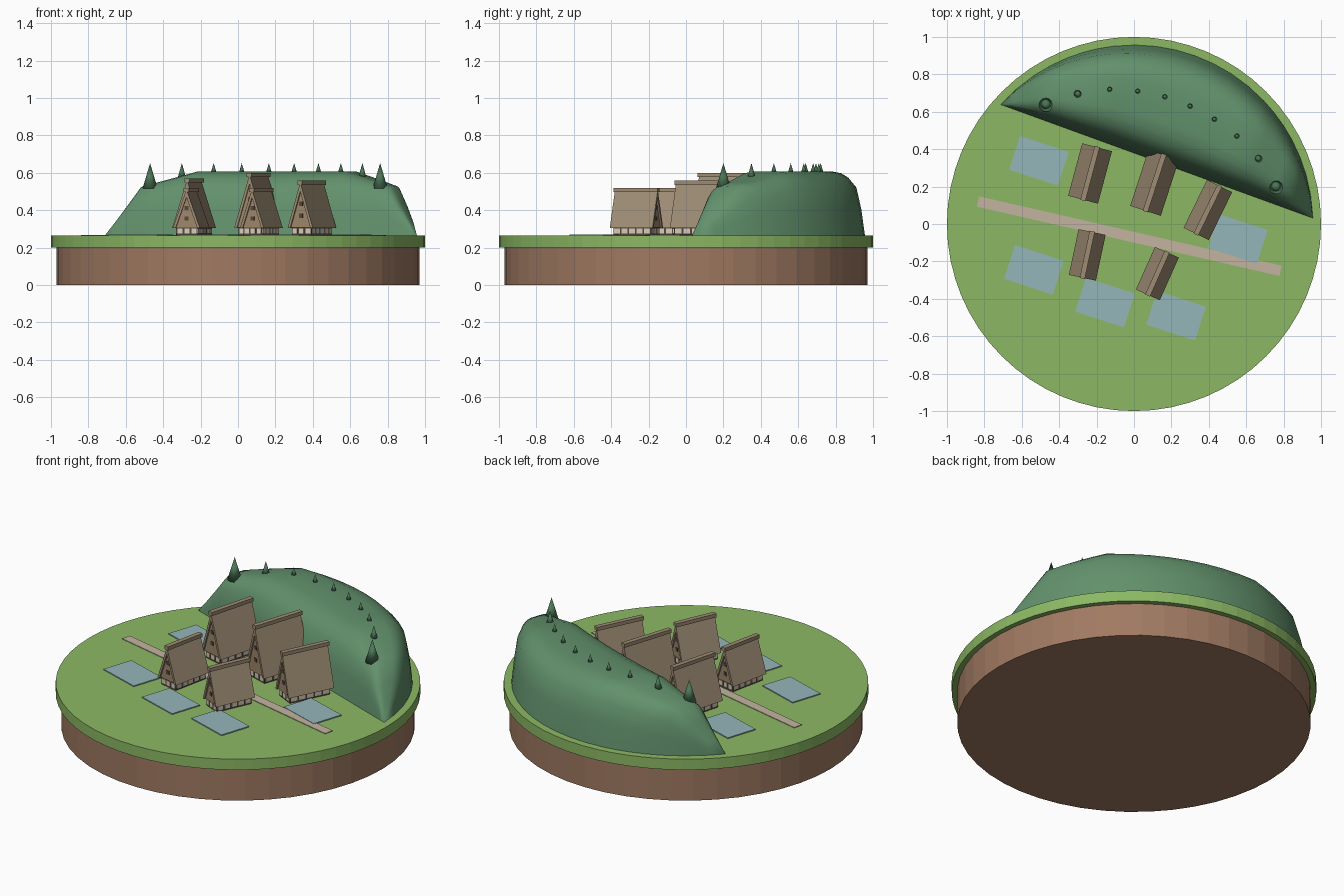
import bpy, bmesh, math
from mathutils import Matrix, Vector

if "Cube" in bpy.data.objects:
    bpy.data.objects.remove(bpy.data.objects["Cube"])


def material(name, rgb):
    lin = [((c / 255 + 0.055) / 1.055) ** 2.4 for c in rgb] + [1]
    m = bpy.data.materials.new(name)
    m.use_nodes = True
    m.diffuse_color = lin
    m.node_tree.nodes["Principled BSDF"].inputs["Base Color"].default_value = lin
    return m


grass = material("grass", (140, 185, 100))
soil = material("soil", (160, 122, 98))
hill_green = material("hill green", (98, 145, 108))
tree_green = material("tree green", (76, 118, 88))
path_tan = material("path tan", (196, 180, 160))
water = material("water", (148, 182, 186))
thatch = material("thatch", (158, 140, 116))
board = material("gable board", (158, 135, 106))
plaster = material("plaster", (215, 205, 185))
timber = material("dark timber", (88, 70, 58))

TOP = 0.265  # ground level


def make(name, bm, mat, matrix=Matrix(), smooth=False):
    bmesh.ops.recalc_face_normals(bm, faces=bm.faces)
    me = bpy.data.meshes.new(name)
    bm.to_mesh(me)
    bm.free()
    me.materials.append(mat)
    for p in me.polygons:
        p.use_smooth = smooth
    ob = bpy.data.objects.new(name, me)
    ob.matrix_world = matrix
    bpy.context.collection.objects.link(ob)
    return ob


def prism(bm, profile, y0, y1):
    """Extrude an x-z profile along y."""
    f = bm.faces.new([bm.verts.new((x, y0, z)) for x, z in profile])
    r = bmesh.ops.extrude_face_region(bm, geom=[f])
    vs = [v for v in r["geom"] if isinstance(v, bmesh.types.BMVert)]
    bmesh.ops.translate(bm, verts=vs, vec=(0, y1 - y0, 0))


def box(bm, x0, x1, y0, y1, z0, z1):
    prism(bm, [(x0, z0), (x1, z0), (x1, z1), (x0, z1)], y0, y1)


def placed(x, y, degrees):
    return Matrix.Translation((x, y, TOP)) @ Matrix.Rotation(math.radians(degrees), 4, "Z")


def disc(name, radius, z0, z1, sides, mat):
    bm = bmesh.new()
    bmesh.ops.create_cone(bm, cap_ends=True, segments=sides, radius1=radius, radius2=radius,
                          depth=z1 - z0, matrix=Matrix.Translation((0, 0, (z0 + z1) / 2)))
    make(name, bm, mat)


# Round base
disc("soil_base", 0.97, 0, 0.2, 48, soil)
disc("grass_disc", 1.0, 0.2, TOP, 64, grass)

# Hill: sections between a straight front foot and a round back foot
R, CHORD, HEIGHT = 0.957, 0.356, 0.345
HALF = math.sqrt(R * R - CHORD * CHORD)
NORMAL = Vector((0.342, 0.94, 0))
ALONG = Vector((-0.94, 0.342, 0))
RING = [(0, 1), (0.3, 0.995), (0.48, 0.97), (0.65, 0.9), (0.82, 0.75), (0.92, 0.42), (1, 0)]
TAPER = [(0, 1), (0.48, 1), (0.8, 0.77), (1, 0)]


def lookup(table, f):
    for (a, p), (b, q) in zip(table, table[1:]):
        if f <= b:
            return p + (q - p) * (f - a) / (b - a)
    return 0


def hill_point(s, f):
    back = math.sqrt(max(R * R - (HALF * s) ** 2, CHORD ** 2))
    depth = CHORD + (back - CHORD) * (0.5 + 0.5 * f)
    p = ALONG * HALF * s + NORMAL * depth
    p.z = TOP - 0.002 + HEIGHT * lookup(TAPER, abs(s)) * lookup(RING, abs(f))
    return p


half_cols = [0.12, 0.24, 0.36, 0.48, 0.56, 0.64, 0.72, 0.8, 0.87, 0.94, 1]
cols = [-c for c in reversed(half_cols)] + [0] + half_cols
rows = [-f for f, _ in reversed(RING[1:])] + [f for f, _ in RING]
bm = bmesh.new()
grid = [[bm.verts.new(hill_point(s, f)) for f in rows] for s in cols]
for a, b in zip(grid, grid[1:]):
    for i in range(len(rows) - 1):
        bm.faces.new((a[i], a[i + 1], b[i + 1], b[i]))
bmesh.ops.remove_doubles(bm, verts=bm.verts, dist=0.0005)
make("hill", bm, hill_green, smooth=True)

# Ridge trees, larger toward both ends
trees = [(-0.47, 0.64), (-0.3, 0.695), (-0.13, 0.72), (0.02, 0.71), (0.165, 0.68),
         (0.3, 0.63), (0.43, 0.56), (0.55, 0.47), (0.665, 0.35), (0.76, 0.2)]
for i, (x, y) in enumerate(trees):
    end = min(i, len(trees) - 1 - i)
    radius, height = [(0.04, 0.135), (0.024, 0.085)][end] if end < 2 else (0.015, 0.05)
    bm = bmesh.new()
    bmesh.ops.create_cone(bm, cap_ends=True, segments=12, radius1=radius, radius2=0,
                          depth=height, matrix=Matrix.Translation((x, y, 0.652 - height / 2)))
    make(f"tree_{i + 1}", bm, tree_green, smooth=True)

# Path and flooded fields
bm = bmesh.new()
box(bm, -0.83, 0.83, -0.028, 0.028, 0, 0.004)
make("path", bm, path_tan, placed(-0.025, -0.065, -12.9))
fields = [(-0.508, 0.338), (-0.535, -0.245), (-0.155, -0.42), (0.225, -0.49), (0.555, -0.08)]
for i, (x, y) in enumerate(fields):
    bm = bmesh.new()
    box(bm, -0.137, 0.137, -0.095, 0.095, 0, 0.006)
    make(f"field_{i + 1}", bm, water, placed(x, y, -18))


def house(n, x, y, turn, w, l, h):
    m = placed(x, y, turn)
    a, e, peak = w / 2, 0.04, h - 0.008
    wx, wy = a * 0.78, l / 2 * 0.88
    # Ground storey
    bm = bmesh.new()
    box(bm, -wx, wx, -wy, wy, 0, e + 0.012)
    make(f"house_{n}_walls", bm, timber, m)
    # Plaster panels between the posts
    bm = bmesh.new()
    for side in (-1, 1):
        step = 2 * wy / 5
        for k in range(5):
            c = -wy + step * (k + 0.5)
            box(bm, side * wx - 0.003, side * wx + 0.003, c - step * 0.38, c + step * 0.38, 0.01, e - 0.002)
        step = 2 * wx / 3
        for k in range(3):
            c = -wx + step * (k + 0.5)
            box(bm, c - step * 0.36, c + step * 0.36, side * wy - 0.003, side * wy + 0.003, 0.01, e - 0.002)
    make(f"house_{n}_panels", bm, plaster, m)
    # Gable ends
    gy = l / 2 - 0.009
    bm = bmesh.new()
    prism(bm, [(-a + 0.008, e + 0.003), (a - 0.008, e + 0.003), (0, peak - 0.02)], -gy, gy)
    make(f"house_{n}_gables", bm, board, m)
    # Gable windows
    bm = bmesh.new()
    for side in (-1, 1):
        for z in (0.36, 0.58):
            box(bm, -0.011, 0.011, side * gy - 0.003, side * gy + 0.003, h * z - 0.011, h * z + 0.011)
    make(f"house_{n}_windows", bm, timber, m)
    # Steep thatched roof and ridge cap
    t = 0.015
    drop = t * (peak - e) / a
    bm = bmesh.new()
    prism(bm, [(-a, e), (0, peak), (a, e), (a - t, e), (0, peak - drop), (t - a, e)], -l / 2, l / 2)
    make(f"house_{n}_roof", bm, thatch, m)
    bm = bmesh.new()
    box(bm, -0.014, 0.014, -l / 2 - 0.004, l / 2 + 0.004, h - 0.022, h)
    make(f"house_{n}_ridge_cap", bm, thatch, m)


houses = [(-0.235, 0.27, -15, 0.165, 0.29, 0.305), (0.11, 0.22, -18, 0.172, 0.315, 0.335),
          (0.395, 0.075, -26, 0.15, 0.285, 0.293), (-0.25, -0.165, -12, 0.148, 0.25, 0.255),
          (0.125, -0.265, -24, 0.14, 0.25, 0.255)]
for n, spec in enumerate(houses, 1):
    house(n, *spec)
